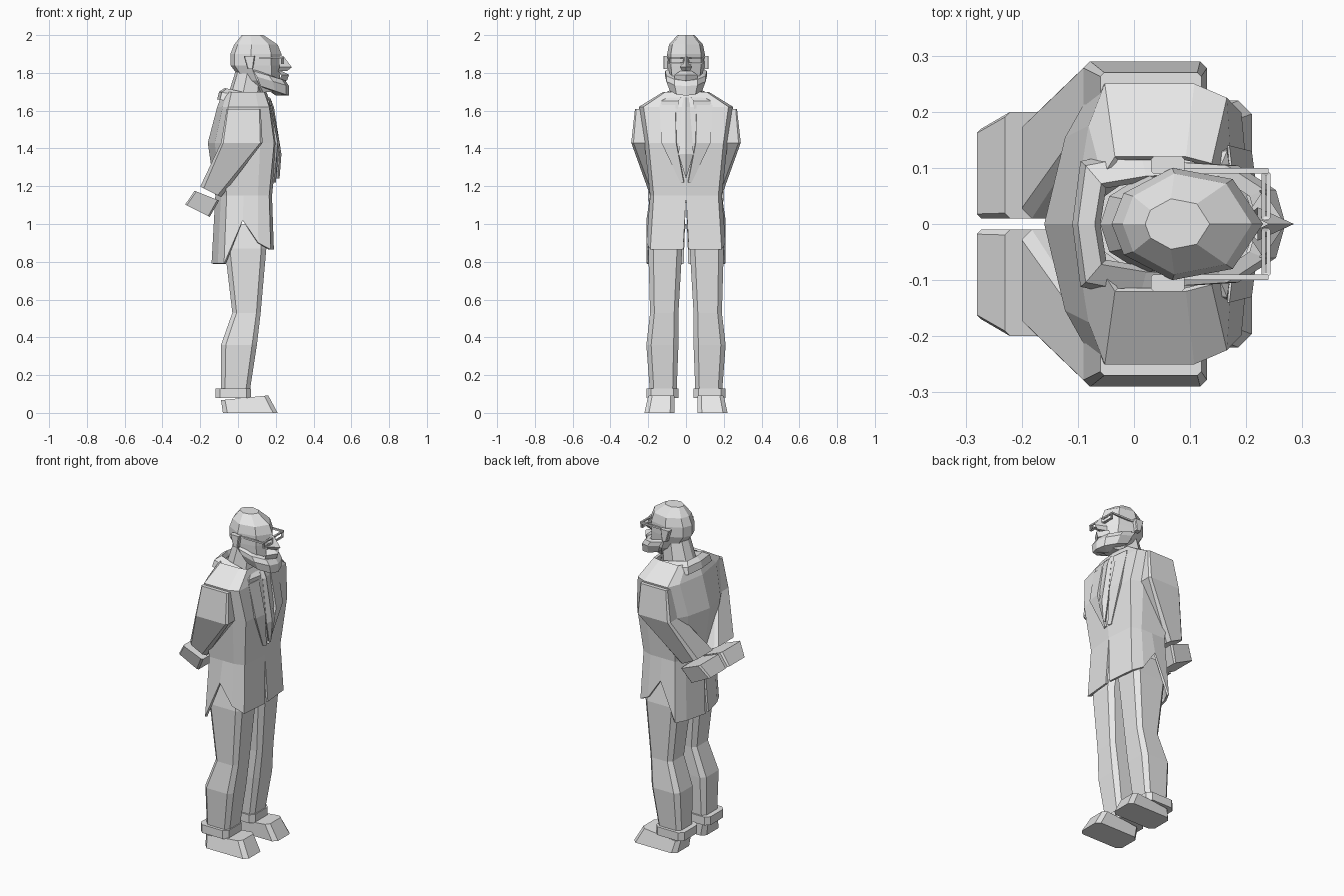
import bpy
import bmesh

if "Cube" in bpy.data.objects:
    bpy.data.objects.remove(bpy.data.objects["Cube"], do_unlink=True)

# One plain material for the whole figure
stone = bpy.data.materials.new("light grey")
stone.use_nodes = True
grey = (0.8, 0.8, 0.8, 1)
stone.diffuse_color = grey
stone.node_tree.nodes["Principled BSDF"].inputs["Base Color"].default_value = grey


def add_mirrored(name, verts, faces, closed=False):
    """Make one half of a part and mirror it across the body's middle plane."""
    mesh = bpy.data.meshes.new(name)
    mesh.from_pydata(verts, [], faces)
    if closed:
        bm = bmesh.new()
        bm.from_mesh(mesh)
        bmesh.ops.recalc_face_normals(bm, faces=bm.faces)
        bm.to_mesh(mesh)
        bm.free()
    mesh.materials.append(stone)
    part = bpy.data.objects.new(name, mesh)
    bpy.context.collection.objects.link(part)
    mirror = part.modifiers.new("mirror", 'MIRROR')
    mirror.use_axis = (False, True, False)
    return part


def shell(name, outline, rows, drop=0, thickness=0):
    """Half shell from top to bottom. The outline runs from back to front in
    shares of depth and width; drop lowers the front of each row."""
    count = len(outline)
    verts, faces = [], []
    for row in rows:
        depth = row["front"] - row["back"]
        heights = row.get("heights", [row.get("z")] * count)
        for (along, across), z in zip(outline, heights):
            y = max(across * row["side"], row.get("gap", 0))
            verts.append((row["back"] + along * depth, y, z - drop * along))
    for start in range(0, len(verts) - count, count):
        for a in range(start, start + count - 1):
            faces.append((a, a + 1, a + count + 1, a + count))
    part = add_mirrored(name, verts, faces)
    if thickness:
        solid = part.modifiers.new("thickness", 'SOLIDIFY')
        solid.thickness = thickness
    return part


def tube(name, rows, bevel=0.15):
    """Closed limb through cut-corner rectangles; tilt slopes a row along x."""
    verts, faces = [], []
    for row in rows:
        back, front, inner, outer = (row[k] for k in ("back", "front", "inner", "outer"))
        cut = bevel * (outer - inner)
        ring = [(back + cut, inner), (front - cut, inner),
                (front, inner + cut), (front, outer - cut),
                (front - cut, outer), (back + cut, outer),
                (back, outer - cut), (back, inner + cut)]
        middle = (back + front) / 2
        verts += [(x, y, row["z"] + row.get("tilt", 0) * (x - middle)) for x, y in ring]
    count = len(ring)
    last = len(verts) - count
    faces += [tuple(range(count)), tuple(range(last, len(verts)))]
    for start in range(0, last, count):
        for i in range(count):
            a, b = start + i, start + (i + 1) % count
            faces.append((a, b, b + count, a + count))
    return add_mirrored(name, verts, faces, closed=True)


# Shoes, trouser cuffs and trousers
tube("shoes", [
    dict(z=0, back=-.08, front=.21, inner=.06, outer=.22),
    dict(z=.08, back=-.09, front=.16, inner=.06, outer=.2, tilt=.1),
])
cuff = dict(back=-.12, front=.07, inner=.04, outer=.21)
tube("trouser_cuffs", [dict(z=.08, **cuff), dict(z=.13, **cuff)])
tube("trousers", [
    dict(z=.1, back=-.09, front=.06, inner=.05, outer=.19),
    dict(z=.36, back=-.09, front=.1, inner=.04, outer=.21),
    dict(z=.53, back=-.03, front=.12, inner=.04, outer=.19),
    dict(z=.87, back=-.07, front=.15, inner=.02, outer=.2),
    dict(z=1, back=-.09, front=.14, inner=0, outer=.18),
])

# Jacket with side vents and a gap at the front hem
coat_outline = [(0, 0), (.1, .7), (.2, 1), (.5, 1), (.75, 1), (.95, .9), (1, 0)]
tail, vent, front_hem = .79, 1.02, .865
hem = [tail] * 3 + [vent, .9, front_hem, front_hem]
shell("jacket", coat_outline, [
    dict(z=1.7, back=-.08, front=.15, side=.12),
    dict(z=1.62, back=-.11, front=.18, side=.25),
    dict(z=1.43, back=-.16, front=.21, side=.22),
    dict(z=1.15, back=-.12, front=.18, side=.19),
    dict(heights=hem, back=-.14, front=.19, side=.21, gap=.015),
], thickness=.012)

# Lapels and necktie lying on the chest
shell("lapels", [(0, 1), (1, .4)], [
    dict(z=1.63, back=.17, front=.18, side=.14),
    dict(z=1.43, back=.21, front=.22, side=.13),
    dict(z=1.22, back=.19, front=.2, side=.03),
], thickness=.015)
wedge = [(0, 1), (1, 0)]
shell("necktie", wedge, [
    dict(z=1.67, back=.15, front=.17, side=.03),
    dict(z=1.62, back=.18, front=.19, side=.02),
    dict(z=1.37, back=.22, front=.23, side=.04),
    dict(z=1.24, back=.21, front=.22, side=0),
], thickness=.008)

# Arms folded behind the back
tube("sleeves", [
    dict(z=1.61, back=-.06, front=.12, inner=.2, outer=.27),
    dict(z=1.43, back=-.09, front=.13, inner=.17, outer=.29),
    dict(z=1.17, back=-.2, front=-.09, inner=.01, outer=.19, tilt=-.5),
], bevel=.1)
tube("hands", [
    dict(z=1.15, back=-.23, front=-.1, inner=.01, outer=.2, tilt=-.4),
    dict(z=1.07, back=-.28, front=-.15, inner=.01, outer=.17, tilt=-.5),
], bevel=.05)

# Neck and bald faceted head
head_outline = [(0, 0), (.08, .55), (.4, 1), (.8, .8), (1, 0)]
shell("neck", head_outline, [
    dict(z=1.85, back=0, front=.15, side=.07),
    dict(z=1.66, back=-.06, front=.14, side=.09),
])
crown = dict(z=2, back=.02, front=.135)
chin = dict(z=1.7, back=.08, front=.21)
shell("head", head_outline, [
    dict(side=0, **crown),
    dict(side=.045, **crown),
    dict(z=1.95, back=-.02, front=.21, side=.09),
    dict(z=1.9, back=-.04, front=.23, side=.1),
    dict(z=1.84, back=-.04, front=.23, side=.1),
    dict(z=1.76, back=.02, front=.22, side=.09),
    dict(side=.05, **chin),
    dict(side=0, **chin),
])

# Folded collar: up from the neck, over and down
shell("collar", [(0, 0), (.05, .8), (.4, .95), (.95, 1), (1, .3)], [
    dict(z=1.69, back=-.06, front=.15, side=.08),
    dict(z=1.72, back=-.07, front=.16, side=.09),
    dict(z=1.7, back=-.1, front=.18, side=.13),
    dict(z=1.66, back=-.11, front=.18, side=.14),
], drop=.05)

# Beard along the jaw, moustache and nose
shell("beard", [(0, 1), (.5, .95), (.9, .55), (1, 0)], [
    dict(z=1.82, back=.08, front=.22, side=.09),
    dict(z=1.81, back=.08, front=.25, side=.11),
    dict(z=1.78, back=.1, front=.27, side=.11),
    dict(z=1.73, back=.12, front=.27, side=.09),
    dict(z=1.73, back=.13, front=.2, side=0),
], drop=.05)
shell("moustache", wedge, [
    dict(z=1.81, back=.21, front=.23, side=.03),
    dict(z=1.79, back=.23, front=.27, side=.06),
    dict(z=1.76, back=.22, front=.26, side=.06),
    dict(z=1.75, back=.2, front=.22, side=.05),
])
shell("nose", wedge, [
    dict(z=1.89, back=.22, front=.24, side=.01),
    dict(z=1.83, back=.22, front=.285, side=.03),
    dict(z=1.81, back=.21, front=.26, side=.02),
    dict(z=1.81, back=.2, front=.21, side=0),
])

# Ears, then spectacles with open frames and side arms
ear = dict(inner=.09, outer=.12)
tube("ears", [dict(z=1.82, back=.05, front=.08, **ear),
              dict(z=1.89, back=.03, front=.09, **ear)])
lens = dict(back=.23, front=.24, inner=.01, outer=.09)
frames = tube("spectacle_frames", [dict(z=1.85, **lens), dict(z=1.88, **lens)], bevel=0.02)
wires = frames.modifiers.new("frame wires", 'WIREFRAME')
wires.thickness = .008
arm = dict(back=.05, front=.24, inner=.09, outer=.1)
tube("spectacle_side_arms", [dict(z=1.875, **arm), dict(z=1.885, **arm)])
